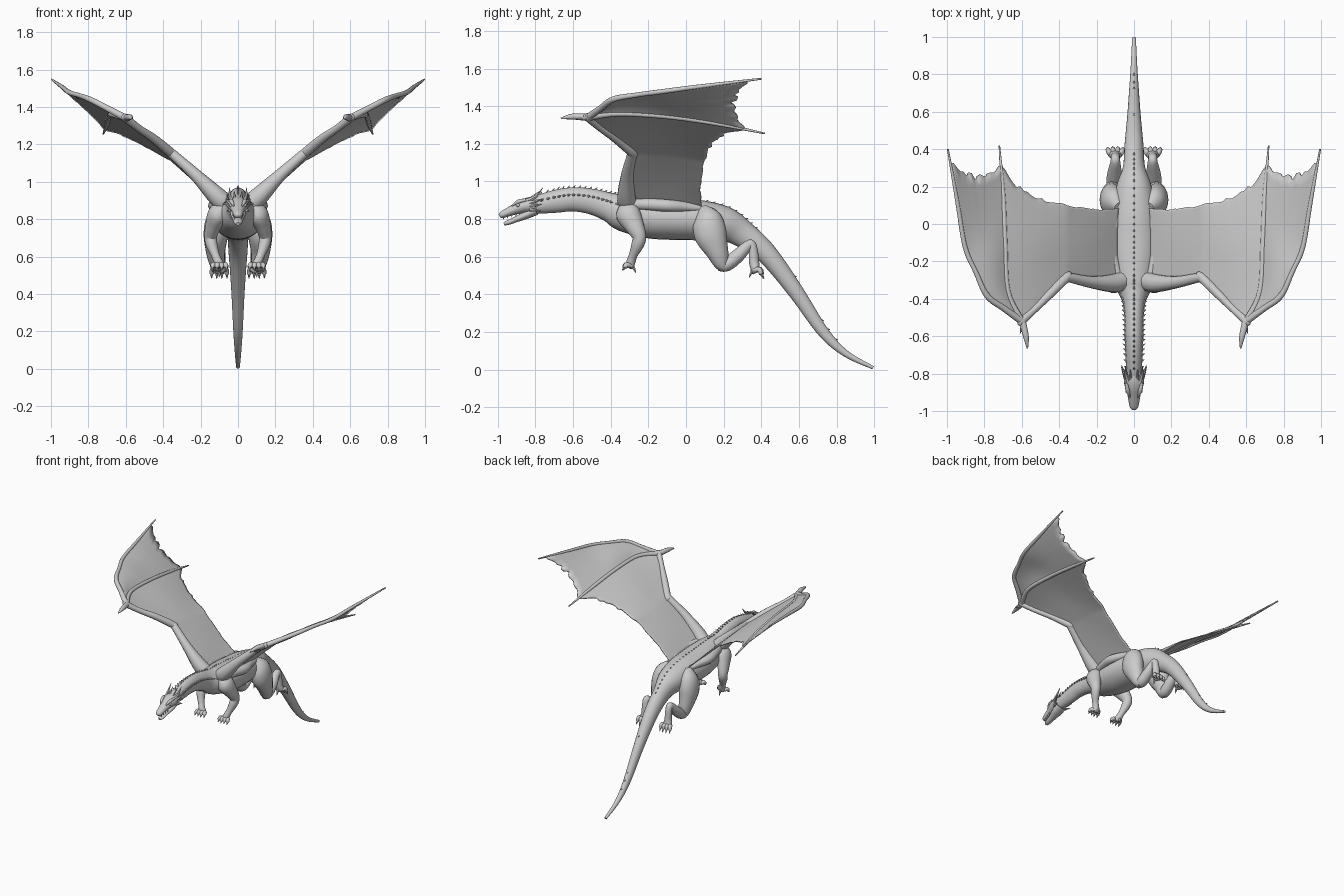
import bpy, bmesh, math, random
from mathutils import Vector

if "Cube" in bpy.data.objects:
    bpy.data.objects.remove(bpy.data.objects["Cube"])

random.seed(4)
X, Y, Z = Vector((1, 0, 0)), Vector((0, 1, 0)), Vector((0, 0, 1))


def spline(pts, steps):
    """Catmull-Rom samples through tuples of any length."""
    P = [pts[0]] + list(pts) + [pts[-1]]
    out = []
    for i in range(1, len(P) - 2):
        for k in range(steps):
            t = k / steps
            out.append([0.5 * (2 * b + (c - a) * t + (2 * a - 5 * b + 4 * c - d) * t * t
                               + (3 * b - a - 3 * c + d) * t ** 3)
                        for a, b, c, d in zip(*P[i - 1:i + 3])])
    return out + [list(pts[-1])]


def loft(bm, pts, ref=X, sides=12, steps=5):
    """Skin an elliptical tube along (x, y, z, width, height) points."""
    S = spline([p if len(p) == 5 else (*p, p[3]) for p in pts], steps)
    frames, rings = [], []
    for i, s in enumerate(S):
        t = (Vector(S[min(i + 1, len(S) - 1)][:3]) - Vector(S[max(i - 1, 0)][:3])).normalized()
        side = (ref - t * t.dot(ref)).normalized()
        up = side.cross(t)
        c, w, h = Vector(s[:3]), max(s[3], .0008), max(s[4], .0008)
        frames.append((c, side, up, t, w, h))
        rings.append([bm.verts.new(c + side * w * math.cos(a) + up * h * math.sin(a))
                      for a in (2 * math.pi * k / sides for k in range(sides))])
    for a, b in zip(rings, rings[1:]):
        for k in range(sides):
            j = (k + 1) % sides
            bm.faces.new((a[k], a[j], b[j], b[k]))
    bm.faces.new(rings[0][::-1])
    bm.faces.new(rings[-1])
    return frames


def spike(bm, base, tip, r, bend=Vector((0, 0, 0))):
    base, tip = Vector(base), Vector(tip)
    ref = X if abs((tip - base).normalized().x) < .8 else Z
    loft(bm, [(*base, r), (*((base + tip) / 2 + bend), r * .65), (*tip, .001)], ref, 6, 2)


def ball(bm, c, r):
    for v in bmesh.ops.create_uvsphere(bm, u_segments=16, v_segments=10, radius=r)['verts']:
        v.co += Vector(c)


def finish(name, bm, mirror=False, thick=0):
    bmesh.ops.recalc_face_normals(bm, faces=bm.faces)
    me = bpy.data.meshes.new(name)
    bm.to_mesh(me)
    bm.free()
    ob = bpy.data.objects.new(name, me)
    bpy.context.collection.objects.link(ob)
    if thick:
        m = ob.modifiers.new("thickness", 'SOLIDIFY')
        m.thickness, m.offset = thick, 0
    if mirror:
        m = ob.modifiers.new("mirror", 'MIRROR')
        m.use_mirror_merge = False
    bpy.context.view_layer.objects.active = ob
    ob.select_set(True)
    bpy.ops.object.shade_smooth_by_angle(angle=math.radians(50))
    ob.select_set(False)


# neck, trunk and tail in one sweep: y, z, half width, half height
profile = [(-.82, .87, .04, .044), (-.70, .893, .046, .06), (-.6, .905, .05, .064), (-.5, .893, .052, .068),
           (-.41, .865, .064, .077), (-.33, .835, .10, .10), (-.2, .812, .127, .113), (-.08, .802, .134, .112),
           (.06, .795, .122, .108), (.2, .775, .095, .094), (.3, .722, .06, .073), (.43, .615, .05, .056),
           (.58, .42, .036, .042), (.73, .2, .025, .03), (.85, .085, .017, .018), (.995, .010, .010, .009)]
bm = bmesh.new()
frames = loft(bm, [(0, *p) for p in profile], X, 24, 8)
finish("body", bm)

# row of back plates, and one ridge of spikes along each side of the neck
bm, bs = bmesh.new(), bmesh.new()
last = -.80
for c, side, up, t, w, h in frames:
    gap = .02 if c.y < .4 else .034
    if c.y - last < gap or c.y > .80:
        continue
    last = c.y
    size = .018 if c.y < -.3 else .012
    if c.y < .36 or c.y > .66 or abs(c.y - .53) < .02:
        top = c + up * (h - .006)
        spike(bm, top, top + up * size + t * .012, .007)
    if c.y < -.38:
        a = math.radians(22)
        p = c + side * (w - .005) * math.cos(a) + up * (h - .003) * math.sin(a)
        spike(bs, p, p + side * .02 + t * .012 + up * .003, .008)
finish("back_spikes", bm)
finish("neck_spikes", bs, True)

# head: skull with snout, open lower jaw
bm = bmesh.new()
loft(bm, [(0, -.77, .878, .035, .036), (0, -.82, .876, .054, .043), (0, -.865, .868, .05, .038),
          (0, -.91, .852, .036, .029), (0, -.955, .833, .028, .022), (0, -.98, .821, .022, .018),
          (0, -.99, .815, .012, .010)], X, 18, 4)
finish("skull", bm)
bm = bmesh.new()
loft(bm, [(0, -.80, .848, .042, .028), (0, -.85, .822, .040, .022), (0, -.90, .800, .028, .016),
          (0, -.945, .782, .022, .013), (0, -.968, .774, .012, .008)], X, 16, 4)
finish("lower_jaw", bm)

# horns, cheek spikes, brows, nostrils, teeth and eyes
bm = bmesh.new()
spike(bm, (.03, -.85, .895), (.045, -.76, .968), .014, Vector((.006, .006, -.012)))
spike(bm, (.018, -.83, .908), (.02, -.775, .95), .009)
for z0, z1, x1, y1 in ((.885, .91, .066, -.755), (.868, .878, .068, -.765), (.85, .842, .06, -.77)):
    spike(bm, (.043, -.83, z0), (x1, y1, z1), .011)
loft(bm, [(.022, -.925, .871, .004), (.034, -.89, .893, .011), (.042, -.85, .902, .008)], X, 8, 3)
ball(bm, (.014, -.972, .834), .008)
for k in range(4):
    y, x, z = -.97 + k * .022, .017 + k * .003, .811 + k * .006
    spike(bm, (x, y, z), (x, y, z - .014), .004)
finish("horns_and_brows", bm, True)
bm = bmesh.new()
ball(bm, (.037, -.893, .874), .010)
finish("eyes", bm, True)


def paw(bm, c, forward, reach, drop, spread):
    """Four clawed toes fanning out of a foot, plus a rear claw."""
    c = Vector(c)
    for k in (-1.5, -.5, .5, 1.5):
        f = 1 - .12 * abs(k)
        b = c + X * k * spread * .6
        mid = b + X * k * spread * .3 + Y * forward * reach * f + Z * .004
        end = mid + X * k * spread * .15 + Y * forward * reach * .35 - Z * drop * .6
        loft(bm, [(*b, .013), (*mid, .015), (*end, .011)], X, 8, 3)
        spike(bm, end, end + Y * forward * .012 - Z * drop * .6, .008)
    spike(bm, c - Y * forward * .012, c - Y * forward * .03 - Z * .04, .011)


# front legs
bm = bmesh.new()
loft(bm, [(.075, -.33, .87, .03), (.105, -.31, .83, .055, .065), (.132, -.275, .765, .043, .052),
          (.146, -.248, .705, .034, .037), (.140, -.258, .662, .031, .033), (.122, -.28, .61, .023),
          (.108, -.292, .575, .024), (.10, -.298, .55, .03, .02), (.10, -.302, .54, .015)], X, 16, 5)
paw(bm, (.10, -.295, .552), -1, .026, .025, .024)
finish("front_legs", bm, True)

# hind legs
bm = bmesh.new()
loft(bm, [(.08, .09, .86, .025), (.105, .115, .80, .062, .075), (.118, .13, .72, .066, .088),
          (.12, .165, .63, .052, .062), (.112, .19, .565, .042, .042), (.108, .215, .538, .03, .024)], X, 18, 5)
loft(bm, [(.11, .17, .55, .025), (.108, .215, .558, .04, .036), (.104, .275, .605, .038, .036),
          (.10, .325, .655, .028), (.10, .348, .665, .024), (.10, .358, .625, .025),
          (.10, .362, .57, .027), (.10, .37, .53, .035, .024), (.10, .376, .515, .02)], X, 16, 5)
paw(bm, (.10, .365, .528), 1, .03, .042, .026)
finish("hind_legs", bm, True)

# wing bones
shoulder, elbow, wrist = (.10, -.315, .91), (.36, -.285, 1.155), (.60, -.52, 1.34)
outer = [wrist, (.695, -.452, 1.39), (.785, -.385, 1.437), (.845, -.26, 1.46), (.903, -.125, 1.478),
         (.942, .10, 1.508), (.995, .40, 1.546)]
inner = [wrist, (.675, -.36, 1.36), (.69, -.1, 1.345), (.70, .15, 1.31), (.72, .42, 1.255)]


def bone(bm, pts, radii):
    loft(bm, [(*p, r) for p, r in zip(pts, radii)], Z, 10, 6)


bm = bmesh.new()
bone(bm, [(.04, -.29, .86), shoulder, (.22, -.312, 1.03), (.33, -.29, 1.13), elbow], (.05, .052, .034, .027, .026))
bone(bm, [(.34, -.275, 1.14), elbow, (.45, -.375, 1.23), (.53, -.455, 1.285), wrist, (.605, -.53, 1.345)],
     (.015, .026, .024, .02, .022, .015))
bone(bm, outer, (.02, .017, .016, .013, .013, .011, .005))
bone(bm, inner, (.019, .015, .014, .013, .004))
bone(bm, [(.60, -.51, 1.34), (.578, -.60, 1.345), (.57, -.665, 1.335)], (.02, .016, .004))
spike(bm, (.595, -.53, 1.335), (.61, -.59, 1.33), .010)
spike(bm, (.785, -.37, 1.435), (.772, -.405, 1.44), .012)
finish("wing_bones", bm, True)

# fold of muscle where the wing meets the flank
bm = bmesh.new()
loft(bm, [(.08, -.30, .88, .03), (.11, -.20, .878, .032), (.128, -.10, .872, .032),
          (.105, .0, .865, .026), (.09, .09, .855, .012)], X, 12, 5)
finish("wing_root_muscles", bm, True)

# wing membrane: panels between ribs, with scalloped ragged trailing edge
NV = 24


def rib(pts, cut=1.0):
    S = [Vector(s) for s in spline(pts, 24)]
    n = len(S) - 1

    def at(v):
        i = int(v * cut * n)
        return S[i].lerp(S[min(i + 1, n)], v * cut * n % 1)
    return at


# ribs run front to back: body, elbow, inner finger, outer finger
ribs = [rib([(.08, -.315, .89), (.085, -.1, .878), (.08, .085, .865)]),
        rib([elbow, (.36, -.1, 1.14), (.36, .105, 1.115)]),
        rib(inner, .91), rib(outer, .975)]
depth, billow = (.05, .10, .06), (.008, .012, .014)
bm = bmesh.new()
columns = []
for p in range(3):
    n = 18
    for i in range(n + (p == 2)):
        u = i / n
        bulge = math.sin(math.pi * u)
        reach = 1 - depth[p] * bulge ** .7 - random.uniform(0, .028)
        col = []
        for j in range(NV + 1):
            v = j / NV
            q = v * (1 + (reach - 1) * v)
            co = ribs[p](q).lerp(ribs[p + 1](q), u)
            co.z += billow[p] * bulge * math.sin(math.pi * v)
            col.append(bm.verts.new(co))
        columns.append(col)
for a, b in zip(columns, columns[1:]):
    for j in range(NV):
        bm.faces.new((a[j], b[j], b[j + 1], a[j + 1]))
bmesh.ops.remove_doubles(bm, verts=bm.verts, dist=.0005)
finish("wing_membrane", bm, True, .008)
